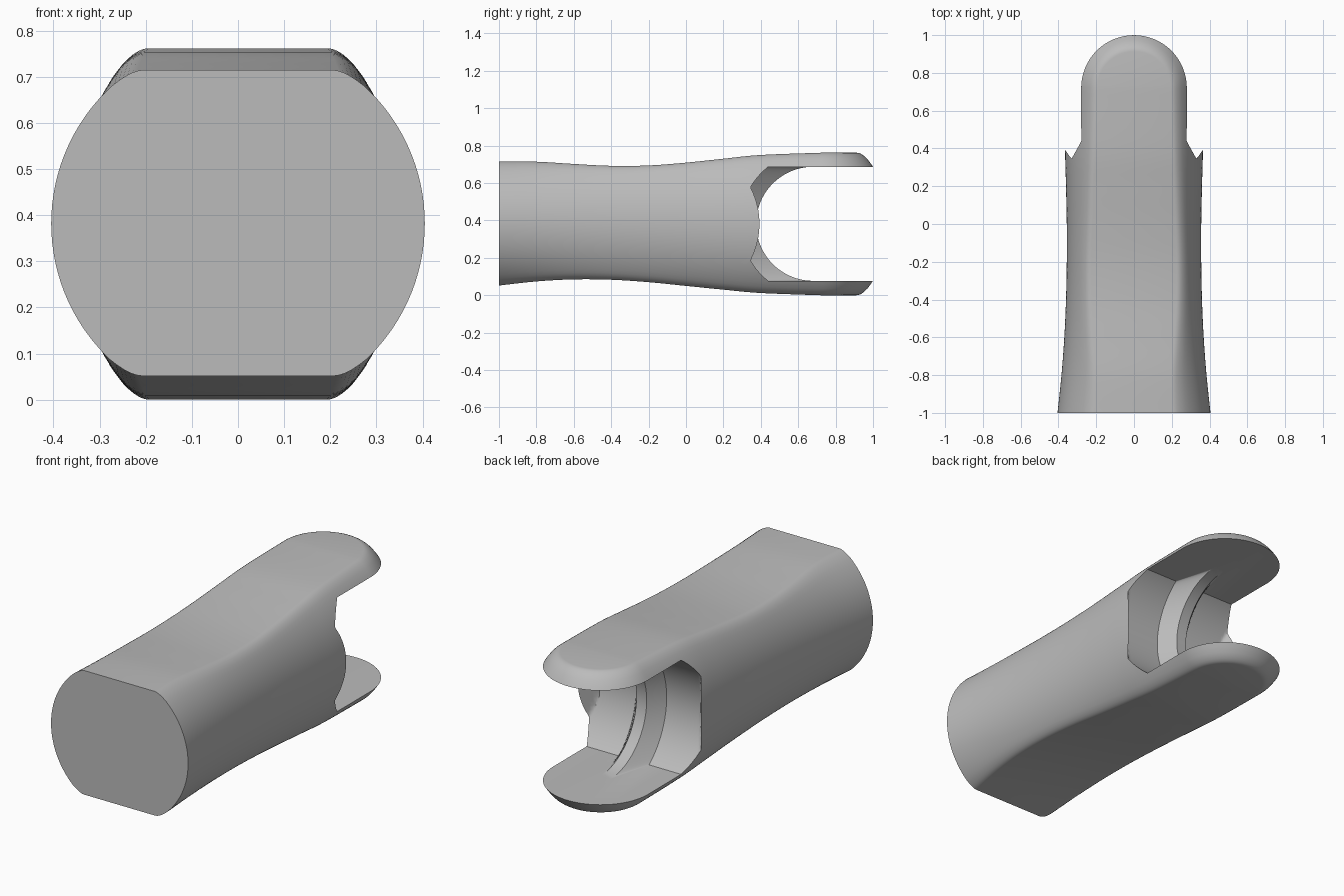
import bpy, bmesh, math

if "Cube" in bpy.data.objects:
    bpy.data.objects.remove(bpy.data.objects["Cube"])

MID = 0.382      # height of the long axis
PIVOT = 0.68     # y of the hinge axis
TIP = 0.72       # y where the prong ends start to round off
GAP = 0.305      # half height of the slot

# y, half width, ellipse height radius, top, bottom
STATIONS = [
    (-1.0, .405, .405, .715, .052), (-.8, .384, .41, .714, .074),
    (-.6, .369, .42, .702, .085), (-.4, .36, .43, .692, .083),
    (-.2, .356, .44, .694, .070), (0, .356, .45, .709, .050),
    (.2, .36, .462, .730, .030), (.4, .365, .472, .750, .012),
    (TIP, .365, .475, .762, 0)]


def catmull(p0, p1, p2, p3, t):
    return [b + .5 * t * (c - a + t * (2*a - 5*b + 4*c - d + t * (3*(b - c) + d - a)))
            for a, b, c, d in zip(p0, p1, p2, p3)]


def quarter(a, b, h, steps=14, fillet=.035):
    """Side curve from the middle up to the flat, with a rounded corner."""
    def wide(z):
        return a * math.sqrt(max(0, 1 - (z / b) ** 2))
    z0 = h - fillet
    pts = [(wide(z0 * i / steps), z0 * i / steps) for i in range(steps + 1)]
    start, corner = pts[-1], (wide(h), h)
    end = (corner[0] - .025, h)
    for i in range(1, 6):
        t = i / 5
        pts.append(tuple((1-t)**2 * s + 2*t*(1-t) * c + t*t * e
                         for s, c, e in zip(start, corner, end)))
    return pts


def section(a, b, top, bottom):
    up = quarter(a, b, top - MID)
    down = quarter(a, b, MID - bottom)
    side = [(x, MID - z) for x, z in reversed(down)] + [(x, MID + z) for x, z in up[1:]]
    return side + [(-x, z) for x, z in reversed(side)]


def mesh_object(name, rings, material):
    """Skin a list of closed rings and cap both ends."""
    bm = bmesh.new()
    rows = [[bm.verts.new(p) for p in ring] for ring in rings]
    n = len(rows[0])
    for r, s in zip(rows, rows[1:]):
        for i in range(n):
            j = (i + 1) % n
            bm.faces.new((r[i], r[j], s[j], s[i]))
    bm.faces.new(rows[0])
    if name == "slot_cutter":
        bm.faces.new(rows[-1])
    bmesh.ops.remove_doubles(bm, verts=bm.verts, dist=1e-5)
    bmesh.ops.recalc_face_normals(bm, faces=bm.faces)
    mesh = bpy.data.meshes.new(name)
    bm.to_mesh(mesh)
    bm.free()
    mesh.materials.append(material)
    obj = bpy.data.objects.new(name, mesh)
    bpy.context.collection.objects.link(obj)
    return obj


grey = bpy.data.materials.new("plain grey")
grey.use_nodes = True
grey.diffuse_color = (.5, .5, .5, 1)
grey.node_tree.nodes["Principled BSDF"].inputs["Base Color"].default_value = (.5, .5, .5, 1)

# Waisted body, lofted from front to back
rings = []
last = len(STATIONS) - 1
for k in range(last):
    quad = [STATIONS[min(max(k + o, 0), last)] for o in (-1, 0, 1, 2)]
    for i in range(6):
        y, *shape = catmull(*quad, i / 6)
        rings.append([(x, y, z) for x, z in section(*shape)])

# Rounded prong ends: the last section is turned about a vertical axis
final = section(*STATIONS[-1][1:])
for i in range(25):
    t = math.pi / 2 * i / 24
    rings.append([(x * math.cos(t), TIP + abs(x) * math.sin(t), z) for x, z in final])
body = mesh_object("forked_link", rings, grey)

# Slot cutter: a wide barrel with a thin raised rib left in the middle
RIB, RIB_BASE, BARREL = .03, .09, .388


def slot_ring(x):
    t = min(max((abs(x) - RIB) / (RIB_BASE - RIB), 0), 1)
    r = GAP + (BARREL - GAP) * t
    lip = .35 + 1.43 * (abs(x) - .335)
    ring = [(x, 1.5, MID + GAP), (x, 1.5, MID - GAP)]
    for i in range(41):
        s = math.pi / 2 * (i / 20 - 1)
        z = GAP * math.sin(s)
        ring.append((x, max(PIVOT - math.sqrt(max(0, r*r - z*z)), lip), MID + z))
    return ring


half = [RIB, RIB_BASE, .2] + [.26 + .01 * i for i in range(15)] + [.5]
xs = [-x for x in reversed(half)] + half
cutter = mesh_object("slot_cutter", [slot_ring(x) for x in xs], grey)
cutter.hide_render = True

cut = body.modifiers.new("slot", "BOOLEAN")
cut.operation = "DIFFERENCE"
cut.solver = "EXACT"
cut.object = cutter
bpy.context.view_layer.objects.active = body
body.select_set(True)
bpy.ops.object.modifier_apply(modifier=cut.name)
bpy.data.objects.remove(cutter)
bpy.ops.object.shade_smooth_by_angle(angle=math.radians(30))
